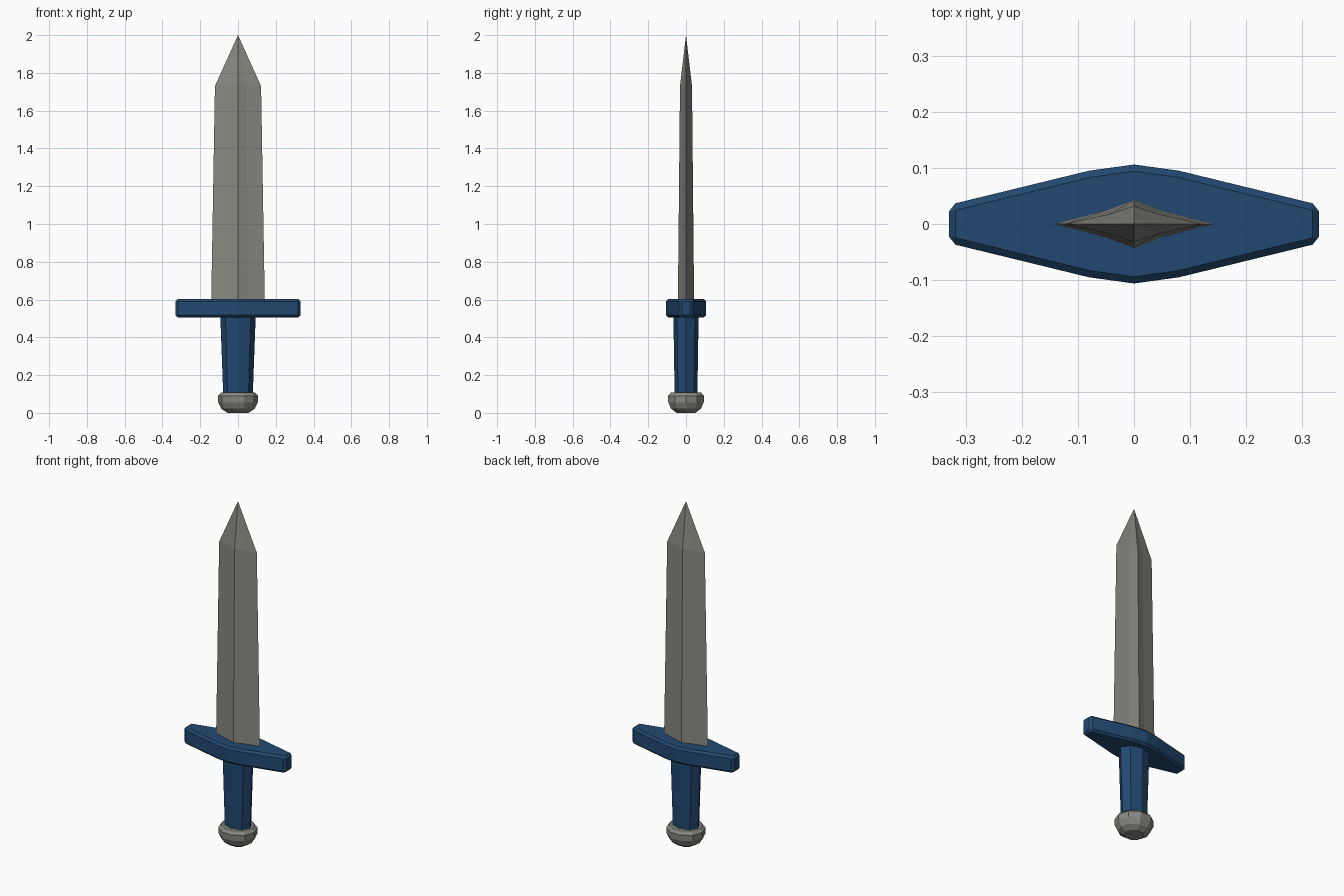
import bpy, bmesh, math

if "Cube" in bpy.data.objects:
    bpy.data.objects.remove(bpy.data.objects["Cube"])


def material(name, rgb):
    m = bpy.data.materials.new(name)
    m.diffuse_color = (*rgb, 1)
    m.use_nodes = True
    m.node_tree.nodes["Principled BSDF"].inputs["Base Color"].default_value = m.diffuse_color
    return m


steel = material("grey steel", (0.25, 0.25, 0.225))
blue = material("blue", (0.016, 0.066, 0.165))


def loft(name, rings, mat, tip=None, bevel=0):
    """Skin a stack of equal-length rings; close with caps or a pointed tip."""
    bm = bmesh.new()
    vs = [[bm.verts.new(p) for p in r] for r in rings]
    n = len(vs[0])
    for a, b in zip(vs, vs[1:]):
        for i in range(n):
            j = (i + 1) % n
            bm.faces.new((a[i], a[j], b[j], b[i]))
    bm.faces.new(vs[0][::-1])
    if tip:
        t = bm.verts.new(tip)
        for i in range(n):
            bm.faces.new((vs[-1][i], vs[-1][(i + 1) % n], t))
    else:
        bm.faces.new(vs[-1])
    bmesh.ops.recalc_face_normals(bm, faces=bm.faces[:])
    me = bpy.data.meshes.new(name)
    bm.to_mesh(me)
    bm.free()
    me.materials.append(mat)
    ob = bpy.data.objects.new(name, me)
    bpy.context.collection.objects.link(ob)
    if bevel:
        mod = ob.modifiers.new("bevel", 'BEVEL')
        mod.width, mod.segments = bevel, 1
        mod.limit_method, mod.angle_limit = 'ANGLE', math.radians(50)
    return ob


def mirrored(quarter, z, sx=1, sy=1):
    """Full ring from a quarter outline running from the +x side to the +y axis."""
    half = quarter + [(-x, y) for x, y in quarter[-2::-1]]
    if quarter[0][1] == 0:
        full = half + [(x, -y) for x, y in half[-2:0:-1]]
    else:
        full = half + [(x, -y) for x, y in half[::-1]]
    return [(x * sx, y * sy, z) for x, y in full]


def ellipse(rx, ry, z, n):
    return [(rx * math.cos(math.tau * i / n), ry * math.sin(math.tau * i / n), z)
            for i in range(n)]


# Blade: slightly hollow-ground diamond section, tapering to a point
section = [(0.142, 0), (0.05, 0.024), (0, 0.043)]
loft("blade", [mirrored(section, 0.58), mirrored(section, 1.73, 0.86, 0.74)],
     steel, tip=(0, 0, 2))

# Crossguard: long lozenge with blunt ends and chamfered edges
outline = [(0.33, 0.034), (0.08, 0.095), (0, 0.106)]
loft("crossguard", [mirrored(outline, 0.505), mirrored(outline, 0.603)],
     blue, bevel=0.012)

# Grip: eight-sided, narrowing towards the pommel
loft("grip", [ellipse(0.078, 0.06, 0.09, 8), ellipse(0.094, 0.067, 0.52, 8)], blue)

# Pommel: faceted bowl
profile = [(0.055, 0), (0.088, 0.022), (0.105, 0.055), (0.107, 0.09), (0.09, 0.107)]
loft("pommel", [ellipse(r, r * 0.94, z, 10) for r, z in profile], steel)
